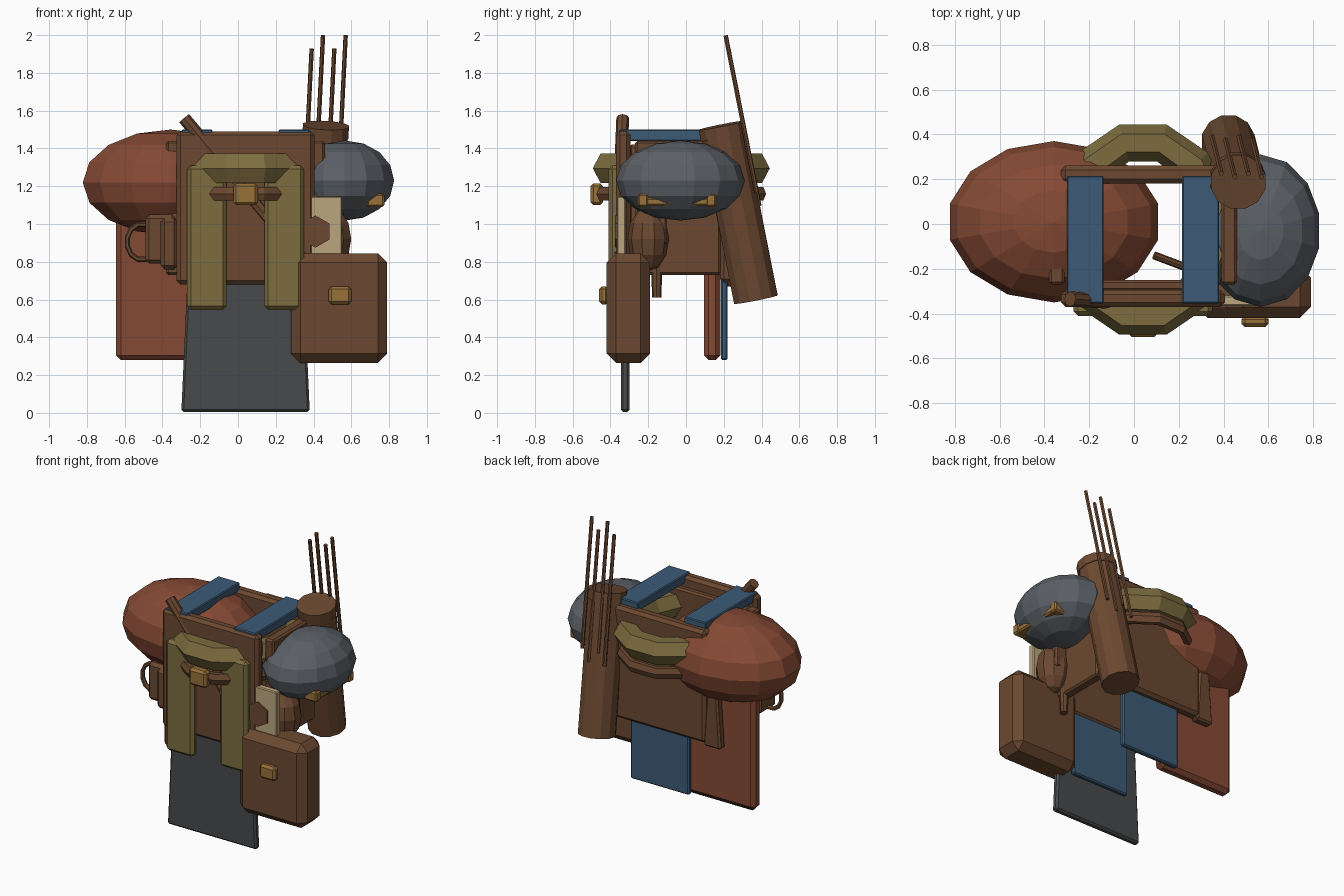
import bpy, bmesh, math
from mathutils import Vector, Matrix

if "Cube" in bpy.data.objects:
    bpy.data.objects.remove(bpy.data.objects["Cube"])


def mat(name, r, g, b):
    m = bpy.data.materials.new(name)
    m.diffuse_color = tuple((c / 255) ** 2.2 for c in (r, g, b)) + (1,)
    m.use_nodes = True
    m.node_tree.nodes["Principled BSDF"].inputs["Base Color"].default_value = m.diffuse_color
    return m


LEATHER = mat("leather", 107, 74, 52)
BLUE = mat("blue_cloth", 62, 91, 117)
RED = mat("red_cloth", 132, 75, 55)
STEEL = mat("steel", 92, 96, 102)
DARK = mat("dark_cloth", 74, 75, 77)
OLIVE = mat("olive_cloth", 124, 108, 65)
BRASS = mat("brass", 150, 112, 60)
PAPER = mat("paper", 185, 165, 125)


def finish(name, bm, material):
    bmesh.ops.recalc_face_normals(bm, faces=bm.faces)
    me = bpy.data.meshes.new(name)
    bm.to_mesh(me)
    bm.free()
    me.materials.append(material)
    ob = bpy.data.objects.new(name, me)
    bpy.context.collection.objects.link(ob)
    return ob


def box(name, x, y, z, material, bevel=0.012, top=1.0):
    """Bevelled box from ranges; top scales the width of the upper end."""
    bm = bmesh.new()
    bmesh.ops.create_cube(bm, size=1)
    for v in bm.verts:
        k = top if v.co.z > 0 else 1
        v.co = Vector((sum(x) / 2 + v.co.x * k * (x[1] - x[0]),
                       sum(y) / 2 + v.co.y * (y[1] - y[0]),
                       sum(z) / 2 + v.co.z * (z[1] - z[0])))
    if bevel:
        bmesh.ops.bevel(bm, geom=bm.edges[:], offset=bevel, segments=1, affect='EDGES')
    return finish(name, bm, material)


def ball(name, c, r, material, u=14, v=8):
    bm = bmesh.new()
    bmesh.ops.create_uvsphere(bm, u_segments=u, v_segments=v, radius=1,
                              matrix=Matrix.Translation(c) @ Matrix.Diagonal((*r, 1)))
    return finish(name, bm, material)


def rod(name, a, b, r1, r2, material, sides=8):
    a, b = Vector(a), Vector(b)
    d = b - a
    m = Matrix.Translation((a + b) / 2) @ d.to_track_quat('Z', 'Y').to_matrix().to_4x4()
    bm = bmesh.new()
    bmesh.ops.create_cone(bm, cap_ends=True, segments=sides, radius1=r1, radius2=r2,
                          depth=d.length, matrix=m)
    return finish(name, bm, material)


def ring(name, c, rx, ry, tx, tz, material, n=12, k=6, rot=None):
    """Elliptical ring lying flat, tube tx wide and tz high."""
    bm = bmesh.new()
    loops = []
    for i in range(n):
        a = 2 * math.pi * (i + .5) / n
        loop = []
        for j in range(k):
            t = 2 * math.pi * j / k
            w = tx * math.cos(t)
            p = Vector(((rx + w) * math.cos(a), (ry + w) * math.sin(a), tz * math.sin(t)))
            if rot:
                p = rot @ p
            loop.append(bm.verts.new(p + Vector(c)))
        loops.append(loop)
    for i in range(n):
        p, q = loops[i], loops[(i + 1) % n]
        for j in range(k):
            bm.faces.new((p[j], q[j], q[(j + 1) % k], p[(j + 1) % k]))
    return finish(name, bm, material)


# leather vest panels
box("front_panel", (-.325, .405), (-.37, -.295), (.68, 1.49), LEATHER, .02)
box("front_lining", (-.29, .37), (-.30, -.25), (.72, 1.42), LEATHER)
box("back_panel", (-.325, .40), (.18, .26), (.69, 1.46), LEATHER, .02)
box("right_side_panel", (.39, .46), (-.27, .185), (.73, 1.44), LEATHER)
box("left_side_panel", (-.38, -.31), (-.27, .185), (.73, 1.44), LEATHER)

# shoulder straps
for side, x in (("left", (-.30, -.135)), ("right", (.215, .38))):
    box(side + "_shoulder_strap", x, (-.355, .215), (1.44, 1.5), BLUE, .006)

# hanging cloths
box("front_apron", (-.30, .38), (-.345, -.30), (.005, .75), DARK, .012, .9)
box("front_blue_cloth", (-.17, .27), (-.295, -.262), (.29, .8), BLUE, .008)
box("back_blue_cloth", (-.175, .27), (.185, .22), (.28, .8), BLUE, .008)
box("red_cape", (-.645, -.08), (.095, .182), (.28, 1.2), RED, .025)

# scarf, its tails, and the belt
ring("scarf", (.04, -.025, 1.295), .325, .40, .085, .09, OLIVE)
for side, x in (("left", (-.27, -.06)), ("right", (.14, .35))):
    box(side + "_scarf_tail", x, (-.41, -.35), (.545, 1.31), OLIVE, .02)
ring("belt", (.04, -.025, 1.16), .355, .435, .03, .042, LEATHER)
box("belt_buckle", (-.025, .105), (-.505, -.44), (1.1, 1.215), BRASS, .015)

# diagonal shoulder strap leading to the bag
rod("diagonal_strap", (-.285, -.335, 1.56), (.33, -.365, .83), .034, .034, LEATHER)

# shoulder guards
ball("left_shoulder_guard", (-.357, .01, 1.22), (.477, .36, .28), RED)
ball("right_shoulder_guard", (.565, -.03, 1.23), (.268, .34, .212), STEEL)
box("guard_trim", (.65, .77), (-.25, .155), (1.095, 1.14), BRASS, .01)
for i, y in enumerate(((-.255, -.20), (.105, .16))):
    box(f"guard_trim_end_{i}", (.68, .775), y, (1.09, 1.16), BRASS, .01)

# quiver with arrows
low, high = Vector((.42, .37, .60)), Vector((.465, .19, 1.51))
axis = (high - low).normalized()
rod("quiver", low, high, .121, .121, LEATHER, 12)
rod("quiver_rim", high - axis * .05, high + axis * .012, .126, .126, LEATHER, 12)
for i, (x, z) in enumerate(((.39, 1.93), (.45, 2.0), (.51, 1.93), (.57, 2.0))):
    tip = Vector((x, .21 + (2 - z) * .2, z - .002))
    rod(f"arrow_{i}", tip - axis * .85, tip, .012, .012, LEATHER, 6)

# large bag
box("bag", (.28, .79), (-.42, -.19), (.265, .845), LEATHER, .05)
box("bag_clasp", (.48, .60), (-.46, -.41), (.575, .67), BRASS, .015)

# paper sheet with a round seal
box("paper_sheet", (.38, .55), (-.365, -.32), (.80, 1.145), PAPER, .006)
rod("paper_seal", (.41, -.375, .96), (.41, -.35, .96), .085, .085, LEATHER, 6)

# round sack and small sheath on the right hip
ball("hip_sack", (.49, -.20, .92), (.115, .11, .17), LEATHER, 10, 6)
rod("hip_sheath", (.44, -.155, .61), (.44, -.155, .82), .025, .03, LEATHER)
box("sack_tie", (.46, .55), (-.15, -.10), (.89, 1.05), LEATHER)
rod("inner_rod", (.09, -.14, 1.0), (.42, -.265, .9), .018, .018, LEATHER)

# left hip pouch with a loop handle, and the back sheath
box("left_pouch", (-.49, -.33), (-.29, -.10), (.79, 1.05), LEATHER, .02)
box("left_pouch_flap", (-.41, -.32), (-.31, -.08), (.76, 1.03), LEATHER, .02)
ring("pouch_loop", (-.51, -.20, .905), .078, .095, .014, .018, LEATHER, 12, 6,
     Matrix.Rotation(math.radians(90), 3, 'X'))
box("back_sheath", (-.435, -.305), (.19, .25), (.67, 1.1), LEATHER, .012, .55)
